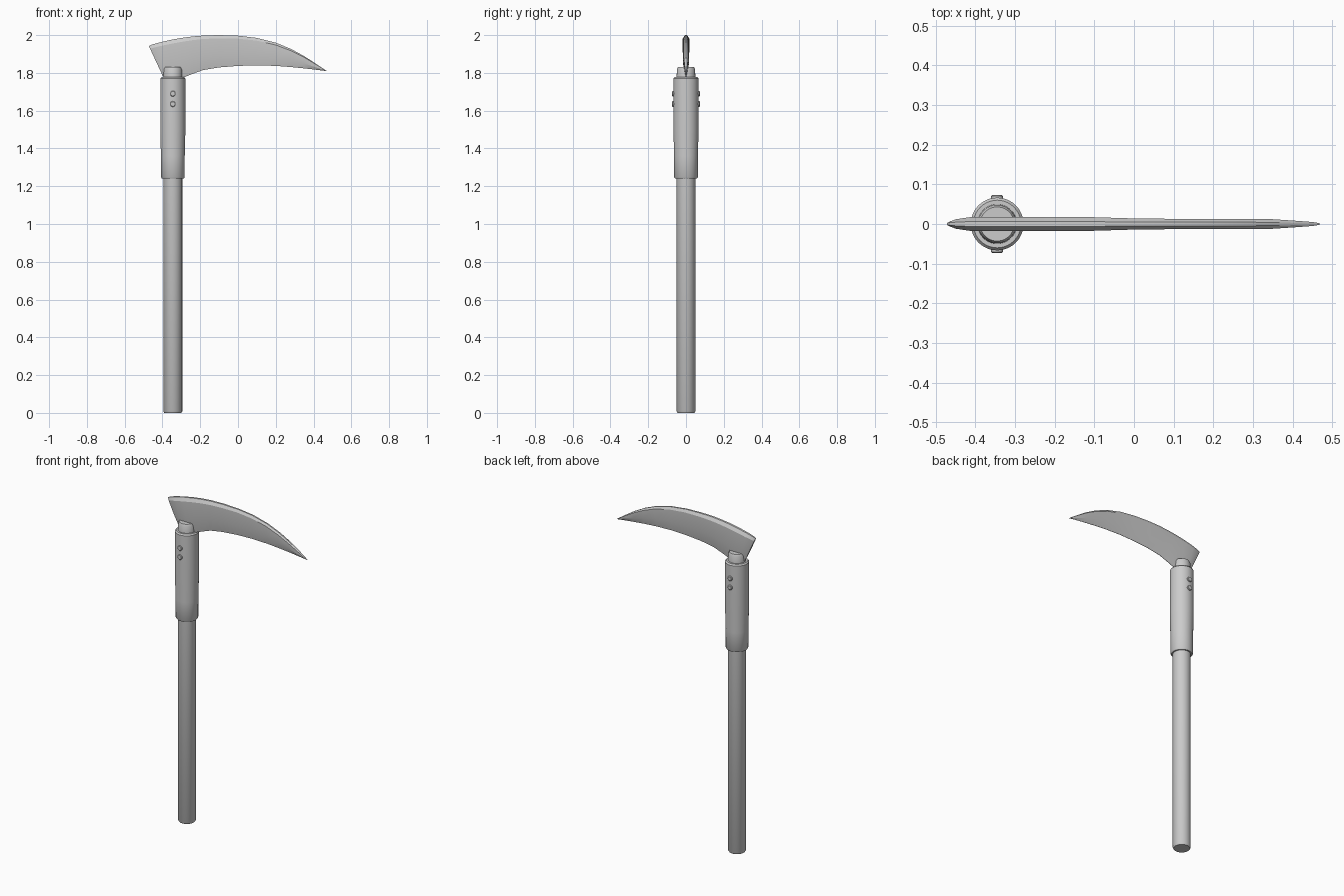
import bpy, bmesh, math
from mathutils import Vector

if "Cube" in bpy.data.objects:
    bpy.data.objects.remove(bpy.data.objects["Cube"])

AXIS_X = -0.345


def finish(name, bm, angle=35):
    bmesh.ops.recalc_face_normals(bm, faces=bm.faces)
    me = bpy.data.meshes.new(name)
    bm.to_mesh(me)
    bm.free()
    ob = bpy.data.objects.new(name, me)
    bpy.context.collection.objects.link(ob)
    bpy.ops.object.select_all(action='DESELECT')
    ob.select_set(True)
    bpy.context.view_layer.objects.active = ob
    bpy.ops.object.shade_smooth_by_angle(angle=math.radians(angle))
    return ob


def skin(bm, rings):
    """Bridge successive rings of points and cap both ends."""
    rings = [[bm.verts.new(p) for p in r] for r in rings]
    n = len(rings[0])
    for a, b in zip(rings, rings[1:]):
        for i in range(n):
            j = (i + 1) % n
            bm.faces.new((a[i], a[j], b[j], b[i]))
    bm.faces.new(rings[0])
    bm.faces.new(rings[-1])


def turned(name, profile, sides=40):
    """Lathe (radius, z) pairs around the handle axis."""
    bm = bmesh.new()
    angles = [2 * math.pi * i / sides for i in range(sides)]
    skin(bm, [[(AXIS_X + r * math.cos(a), r * math.sin(a), z) for a in angles]
              for r, z in profile])
    return finish(name, bm)


# Long wooden handle, running through the sleeve
turned("handle", [(0.045, 0), (0.05, 0.008), (0.05, 1.77),
                  (0.048, 1.82), (0.043, 1.83)])

# Slightly tapered sleeve round the upper handle
turned("sleeve", [(0.058, 1.24), (0.0625, 1.247), (0.063, 1.36),
                  (0.0665, 1.5), (0.0665, 1.77), (0.06, 1.778)])

# Paired rivets, front and back
for side, label in ((-1, "front"), (1, "back")):
    for k, z in enumerate((1.635, 1.69)):
        bm = bmesh.new()
        ring = [2 * math.pi * i / 20 for i in range(20)]
        skin(bm, [[(AXIS_X + r * math.cos(a), side * y, z + r * math.sin(a))
                   for a in ring]
                  for r, y in ((0.015, 0.05), (0.015, 0.07), (0.012, 0.073))])
        finish(f"rivet_{label}_{k + 1}", bm)

# Curved blade: stations of (spine x, spine z, edge x, edge z, half thickness)
stations = [
    (-0.472, 1.942, -0.398, 1.783, 0.006),
    (-0.455, 1.950, -0.390, 1.778, 0.012),
    (-0.420, 1.960, -0.370, 1.770, 0.017),
    (-0.360, 1.974, -0.330, 1.770, 0.018),
    (-0.300, 1.985, -0.285, 1.777, 0.018),
    (-0.240, 1.993, -0.240, 1.795, 0.018),
    (-0.180, 1.998, -0.185, 1.815, 0.018),
    (-0.100, 2.000, -0.100, 1.829, 0.017),
    (0.000, 1.997, 0.000, 1.837, 0.014),
    (0.100, 1.985, 0.100, 1.840, 0.013),
    (0.200, 1.960, 0.200, 1.837, 0.013),
    (0.280, 1.927, 0.280, 1.831, 0.013),
    (0.350, 1.889, 0.350, 1.824, 0.012),
    (0.410, 1.850, 0.410, 1.817, 0.008),
    (0.450, 1.823, 0.450, 1.812, 0.005),
    (0.468, 1.811, 0.468, 1.809, 0.002),
]
# Cross-section: (fraction from spine to edge, fraction of thickness)
section = [(0, 0.35), (0.1, 1), (0.6, 0.9), (1, 0.06)]
loop = section + [(t, -w) for t, w in reversed(section)]
rings = []
for sx, sz, ex, ez, h in stations:
    spine, edge = Vector((sx, 0, sz)), Vector((ex, 0, ez))
    rings.append([spine.lerp(edge, t) + Vector((0, w * h, 0)) for t, w in loop])
bm = bmesh.new()
skin(bm, rings)
finish("blade", bm, 20)
